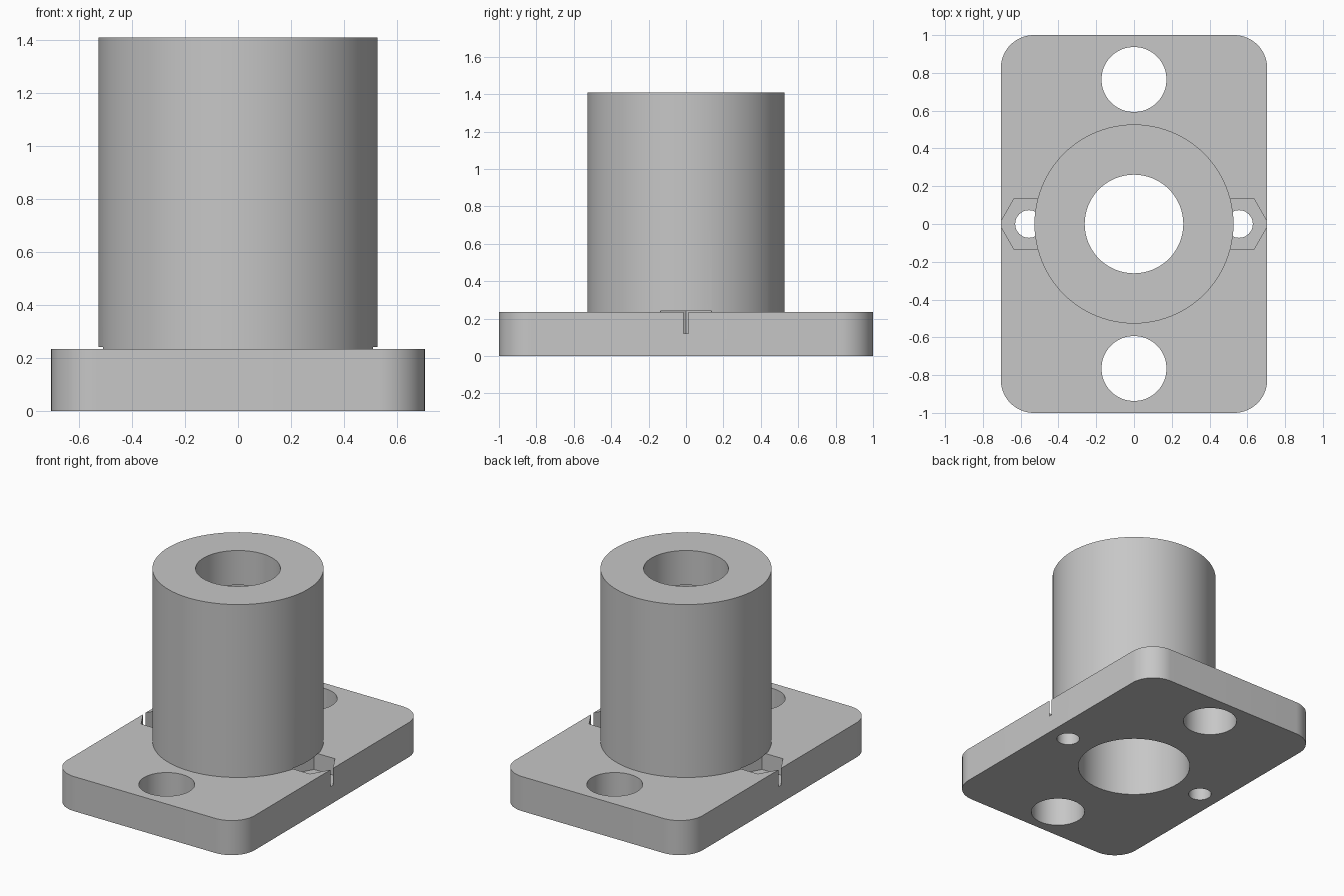
import bpy, math

cube = bpy.data.objects.get("Cube")
if cube:
    bpy.data.objects.remove(cube, do_unlink=True)

# Single grey material
grey = bpy.data.materials.new("plain_grey")
grey.use_nodes = True
colour = (0.57, 0.57, 0.57, 1)
grey.diffuse_color = colour
grey.node_tree.nodes["Principled BSDF"].inputs["Base Color"].default_value = colour

PLATE_TOP = 0.235
SLEEVE_TOP = 1.41


def cylinder(name, radius, z0, z1, x=0, y=0, sides=96, turn=0):
    bpy.ops.mesh.primitive_cylinder_add(
        vertices=sides, radius=radius, depth=z1 - z0,
        location=(x, y, (z0 + z1) / 2), rotation=(0, 0, turn))
    obj = bpy.context.object
    obj.name = name
    return obj


def combine(target, other, operation):
    """Apply a boolean and discard the helper solid."""
    other.hide_render = True
    bpy.context.view_layer.objects.active = target
    mod = target.modifiers.new(operation.lower(), 'BOOLEAN')
    mod.operation = operation
    mod.solver = 'EXACT'
    mod.object = other
    bpy.ops.object.modifier_apply(modifier=mod.name)
    bpy.data.objects.remove(other, do_unlink=True)


# Base plate with rounded vertical corners
half_x, half_y, corner, steps = 0.705, 1.0, 0.175, 16
outline = []
for quarter, (sx, sy) in enumerate([(1, 1), (-1, 1), (-1, -1), (1, -1)]):
    for i in range(steps + 1):
        a = math.pi / 2 * (quarter + i / steps)
        outline.append((sx * (half_x - corner) + corner * math.cos(a),
                        sy * (half_y - corner) + corner * math.sin(a)))
n = len(outline)
verts = [(x, y, z) for z in (0, PLATE_TOP) for x, y in outline]
faces = [tuple(reversed(range(n))), tuple(range(n, 2 * n))]
faces += [(i, (i + 1) % n, n + (i + 1) % n, n + i) for i in range(n)]
mesh = bpy.data.meshes.new("flanged_sleeve")
mesh.from_pydata(verts, [], faces)
body = bpy.data.objects.new("flanged_sleeve", mesh)
bpy.context.collection.objects.link(body)

# Upright sleeve
combine(body, cylinder("sleeve", 0.527, 0.1, SLEEVE_TOP), 'UNION')

# Wide bore from below, narrower bore through the top lip
combine(body, cylinder("wide_bore", 0.36, -0.1, 1.175), 'DIFFERENCE')
combine(body, cylinder("top_bore", 0.261, 1.1, 1.6), 'DIFFERENCE')

# Mounting holes front and back, nut pockets with screw holes left and right
for side in (-1, 1):
    combine(body, cylinder("mounting_hole", 0.172, -0.1, 0.4, y=side * 0.765, sides=64), 'DIFFERENCE')
    combine(body, cylinder("nut_pocket", 0.156, 0.12, 0.241, x=side * 0.556,
                           sides=6, turn=math.pi / 6), 'DIFFERENCE')
    combine(body, cylinder("screw_hole", 0.073, -0.1, 0.18, x=side * 0.556, sides=48), 'DIFFERENCE')

# Finish
body.data.materials.clear()
body.data.materials.append(grey)
for poly in body.data.polygons:
    poly.material_index = 0
bpy.ops.object.select_all(action='DESELECT')
body.select_set(True)
bpy.context.view_layer.objects.active = body
bpy.ops.object.shade_smooth_by_angle(angle=math.radians(30))
